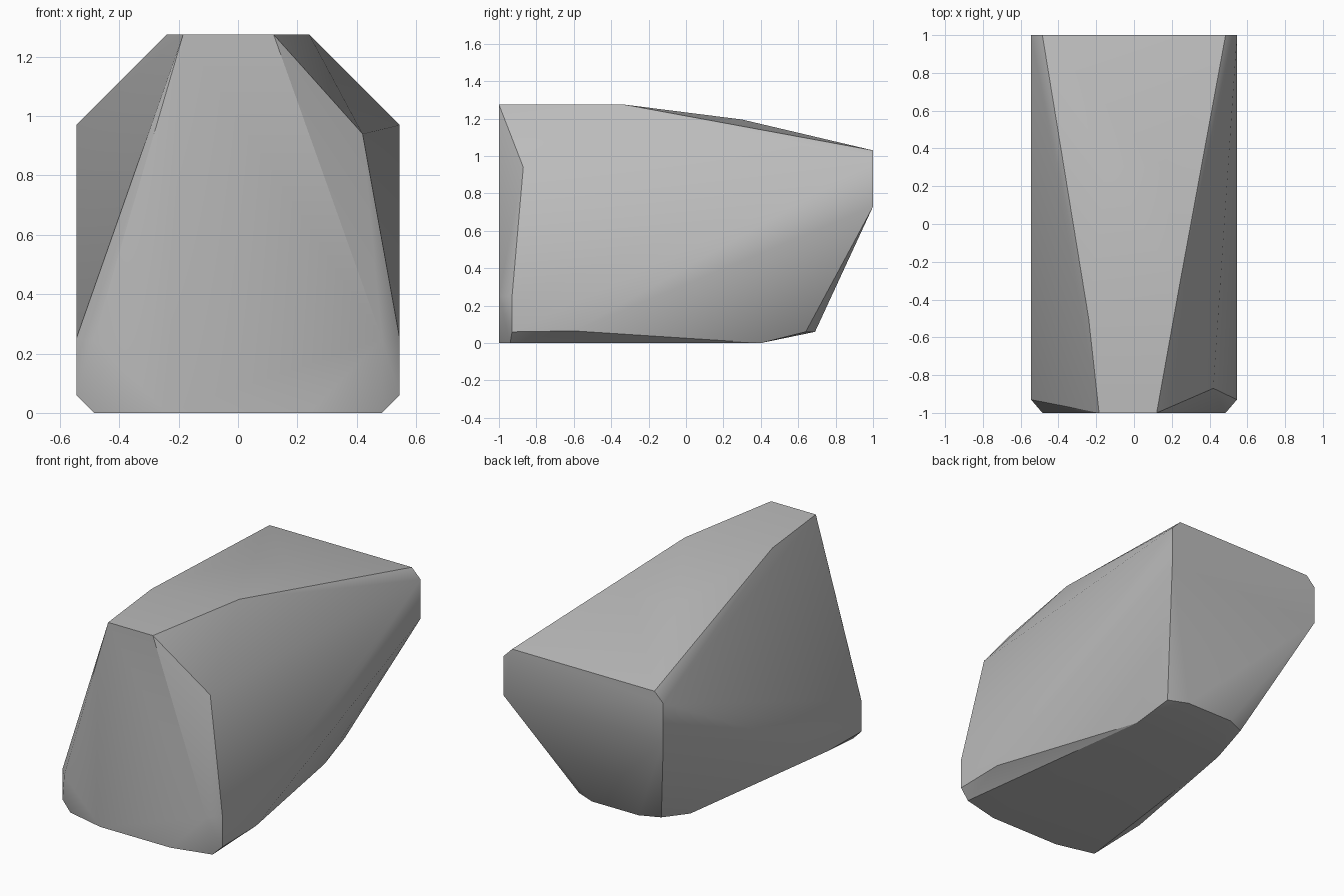
import bpy
import bmesh
import math

cube = bpy.data.objects.get("Cube")
if cube:
    bpy.data.objects.remove(cube, do_unlink=True)

HALF = 0.545   # half width of the boulder
RIDGE = 0.485  # half width inside the chamfers
TOP = 1.275

# Corner points shared by both sides
paired = [
    (HALF, 1, 0.97), (HALF, 1, 0.73), (RIDGE, 1, 1.03),            # back
    (HALF, -0.93, 0.25), (HALF, -0.93, 0.06), (HALF, -0.6, 0.065),  # lower sides
    (RIDGE, -1, 0.25), (RIDGE, -0.94, 0), (0.24, -1, 0),            # front foot
    (0.16, 0.69, 0.06), (0.28, 0.64, 0.06), (0.31, 0.4, 0),         # rear underside
    (0.15, 0.3, 1.195),                                             # crown
]
# Corner points that differ between the sides
single = [
    (-0.185, -1, TOP), (-0.24, -0.5, TOP),
    (0.12, -1, TOP), (0.24, -0.33, TOP),
    (0.42, -0.87, 0.94),
]

# Boulder: one faceted convex block
bm = bmesh.new()
for x, y, z in paired:
    for side in (1, -1):
        bm.verts.new((side * x, y, z))
for point in single:
    bm.verts.new(point)
hull = bmesh.ops.convex_hull(bm, input=bm.verts[:])
loose = {g for g in hull["geom_interior"] + hull["geom_unused"]
         if isinstance(g, bmesh.types.BMVert)}
bmesh.ops.delete(bm, geom=list(loose), context='VERTS')
bmesh.ops.dissolve_limit(bm, angle_limit=math.radians(1),
                         verts=bm.verts[:], edges=bm.edges[:])
bmesh.ops.recalc_face_normals(bm, faces=bm.faces[:])

mesh = bpy.data.meshes.new("boulder")
bm.to_mesh(mesh)
bm.free()
boulder = bpy.data.objects.new("boulder", mesh)
bpy.context.collection.objects.link(boulder)

# Plain grey stone
stone = bpy.data.materials.new("stone_grey")
stone.use_nodes = True
colour = (0.5, 0.5, 0.5, 1)
stone.diffuse_color = colour
stone.node_tree.nodes["Principled BSDF"].inputs["Base Color"].default_value = colour
mesh.materials.append(stone)

# Soft facets with crisp ridges
bpy.ops.object.select_all(action='DESELECT')
boulder.select_set(True)
bpy.context.view_layer.objects.active = boulder
bpy.ops.object.shade_smooth_by_angle(angle=math.radians(30))
